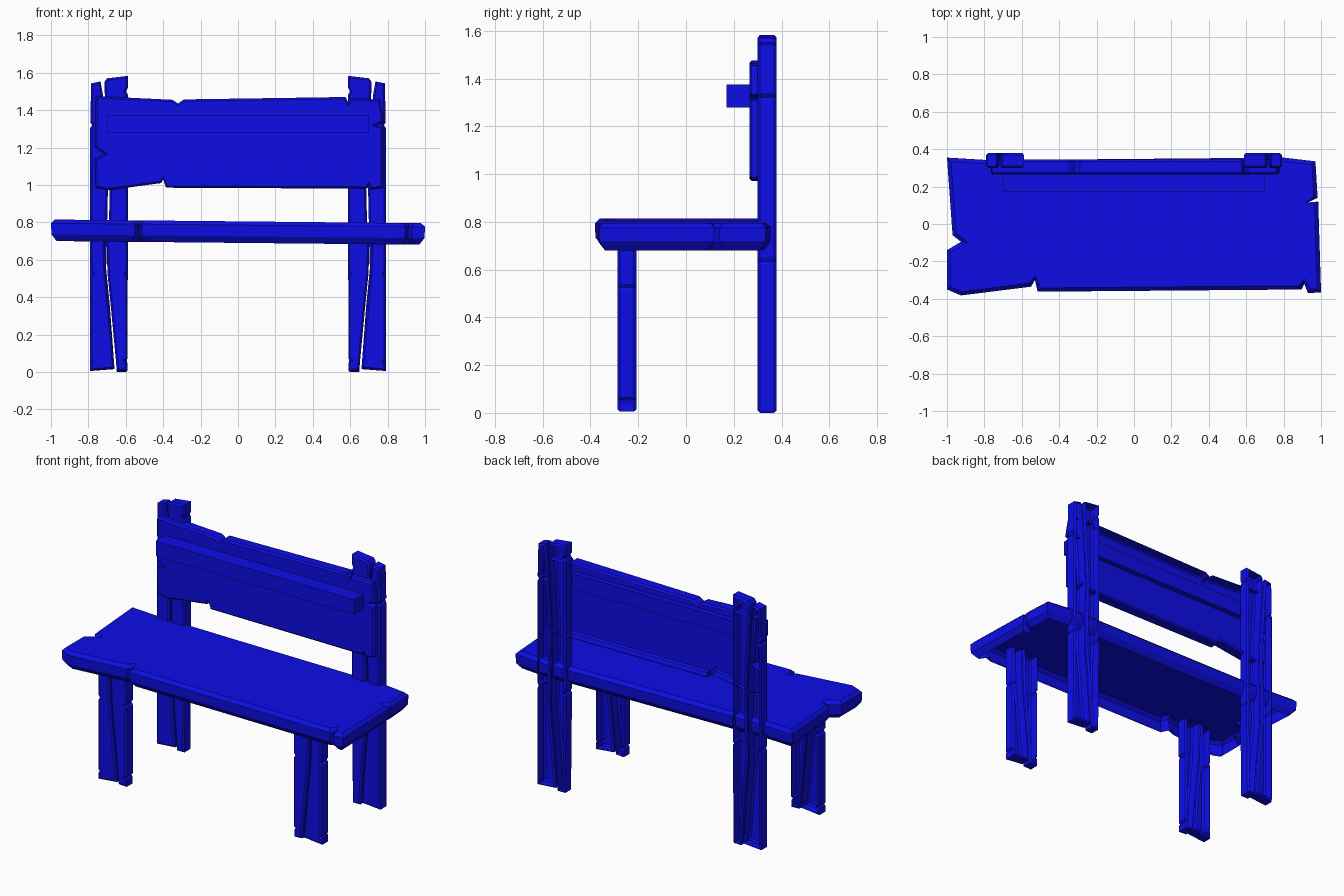
import bpy, bmesh
from mathutils import Vector, Matrix

blue = bpy.data.materials.new("blue_paint")
blue.diffuse_color = (0.004, 0.004, 0.8, 1)


def inset(points, dist):
    """Move a counter-clockwise outline inward by dist with limited mitres."""
    out, n = [], len(points)
    for i in range(n):
        a, b, c = (Vector(points[(i + k) % n]) for k in (-1, 0, 1))
        d1, d2 = (b - a).normalized(), (c - b).normalized()
        n1, n2 = Vector((-d1.y, d1.x)), Vector((-d2.y, d2.x))
        out.append(b + (n1 + n2) / max(1 + n1.dot(n2), 0.6) * dist)
    return out


def add_board(bm, outline, profile, place):
    """Capped front face plus chamfered walls; the back stays open."""
    rings = []
    for dist, depth in profile:
        rings.append([bm.verts.new(place(p.x, p.y, depth)) for p in inset(outline, dist)])
    bm.faces.new(rings[0])
    n = len(outline)
    for r, s in zip(rings, rings[1:]):
        for i in range(n):
            j = (i + 1) % n
            bm.faces.new((r[j], r[i], s[i], s[j]))


def finish(name, bm):
    mesh = bpy.data.meshes.new(name)
    bm.to_mesh(mesh)
    bm.free()
    mesh.materials.append(blue)
    ob = bpy.data.objects.new(name, mesh)
    bpy.context.collection.objects.link(ob)
    return ob


def boards(name, outlines, profile, place):
    bm = bmesh.new()
    for outline in outlines:
        add_board(bm, outline, profile, place)
    return finish(name, bm)


def mirrored_pair(name, outlines, profile, y):
    """Upright on the left and its mirror image on the right."""
    flipped = [[(-x, z) for x, z in reversed(o)] for o in outlines]
    for side, shape in (("left", outlines), ("right", flipped)):
        boards(f"{name}_{side}", shape, profile, lambda u, v, d: (u, y + d, v))


# Seat: worn plank lying flat, slightly lower on the right
seat = [(-1, 0.355), (-0.97, -0.06), (-0.925, -0.095), (-1, -0.14), (-1, -0.35),
        (-0.925, -0.382), (-0.55, -0.335), (-0.53, -0.30), (-0.515, -0.362),
        (0.895, -0.35), (0.91, -0.32), (0.93, -0.37), (1, -0.365),
        (0.985, 0.12), (0.93, 0.115), (0.982, 0.14), (0.97, 0.335),
        (0.80, 0.355), (-0.33, 0.345), (-0.80, 0.343)]
boards("seat", [seat], [(0.02, 0), (0, 0.02), (0.003, 0.08), (0.03, 0.115)],
       lambda u, v, d: (u, v, 0.805 - 0.01 * u - d))

chamfer = [(0.01, 0), (0, 0.01), (0, 0.068), (0.01, 0.08)]

# Back plank with chipped edges
plank = [(-0.76, 0.985), (-0.69, 0.972), (-0.41, 1.01), (-0.40, 1.03), (-0.385, 0.985),
         (0.69, 0.98), (0.70, 1.0), (0.71, 0.975), (0.775, 0.985), (0.775, 1.31),
         (0.725, 1.317), (0.78, 1.335), (0.76, 1.455), (0.61, 1.465), (0.592, 1.435),
         (0.575, 1.47), (-0.29, 1.457), (-0.32, 1.435), (-0.35, 1.455), (-0.76, 1.475),
         (-0.765, 1.20), (-0.71, 1.165), (-0.765, 1.14)]
boards("back_plank", [plank], chamfer, lambda u, v, d: (u, 0.265 + d, v))

# Back posts: two split strips each
post = [[(-0.79, 0.005), (-0.66, 0.015), (-0.685, 0.35), (-0.705, 0.55), (-0.695, 1.0),
         (-0.722, 1.48), (-0.735, 1.553), (-0.785, 1.543), (-0.79, 1.335), (-0.78, 1.32),
         (-0.79, 1.305), (-0.79, 0.65), (-0.782, 0.635), (-0.79, 0.62)],
        [(-0.648, 0), (-0.595, 0), (-0.588, 0.62), (-0.597, 0.635), (-0.588, 0.65),
         (-0.588, 1.48), (-0.598, 1.50), (-0.588, 1.52), (-0.588, 1.583), (-0.70, 1.57),
         (-0.715, 1.55), (-0.712, 1.48), (-0.685, 1.0), (-0.696, 0.55), (-0.675, 0.35)]]
mirrored_pair("back_post", post, chamfer, 0.30)

# Front legs: shorter split strips reaching into the hollow seat
leg = [[(-0.79, 0.005), (-0.66, 0.018), (-0.69, 0.35), (-0.707, 0.53), (-0.715, 0.785),
        (-0.79, 0.775), (-0.79, 0.54), (-0.78, 0.525), (-0.79, 0.51), (-0.79, 0.065),
        (-0.782, 0.055), (-0.79, 0.045)],
       [(-0.648, 0.008), (-0.592, 0.005), (-0.592, 0.05), (-0.602, 0.06), (-0.59, 0.07),
        (-0.59, 0.51), (-0.60, 0.525), (-0.588, 0.54), (-0.588, 0.78), (-0.705, 0.79),
        (-0.698, 0.53), (-0.68, 0.35)]]
mirrored_pair("front_leg", leg, chamfer, -0.287)

# Plain bar across the back plank
bm = bmesh.new()
bmesh.ops.create_cube(bm, size=1, matrix=Matrix.Translation((0, 0.235, 1.327))
                      @ Matrix.Diagonal((1.4, 0.13, 0.096, 1)))
finish("back_bar", bm)
